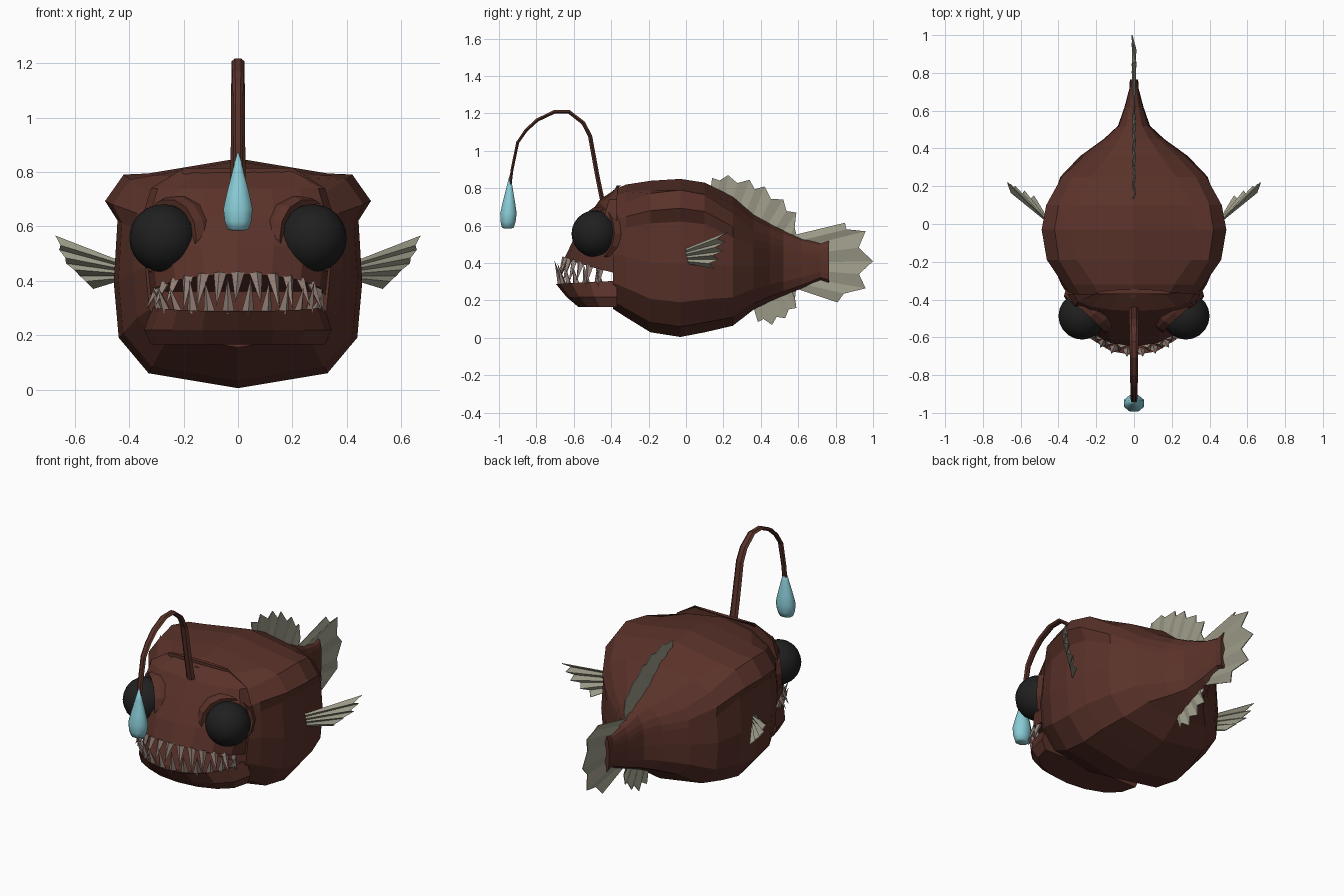
import bpy, bmesh, math, random
from mathutils import Vector

if "Cube" in bpy.data.objects:
    bpy.data.objects.remove(bpy.data.objects["Cube"])

random.seed(4)


def material(name, rgb):
    m = bpy.data.materials.new(name)
    m.diffuse_color = (*rgb, 1)
    m.use_nodes = True
    m.node_tree.nodes["Principled BSDF"].inputs["Base Color"].default_value = m.diffuse_color
    return m


BROWN = material("brown skin", (0.10, 0.031, 0.022))
BLACK = material("eye black", (0.014, 0.014, 0.014))
BONE = material("tooth bone", (0.30, 0.22, 0.19))
FIN = material("fin grey green", (0.34, 0.33, 0.25))
GLOW = material("lure blue", (0.25, 0.60, 0.67))


def make(name, verts, faces, mat, smooth=False):
    mesh = bpy.data.meshes.new(name)
    mesh.from_pydata([tuple(v) for v in verts], [], faces)
    bm = bmesh.new()
    bm.from_mesh(mesh)
    bmesh.ops.recalc_face_normals(bm, faces=bm.faces)
    for f in bm.faces:
        f.smooth = smooth
    bm.to_mesh(mesh)
    bm.free()
    mesh.materials.append(mat)
    ob = bpy.data.objects.new(name, mesh)
    bpy.context.collection.objects.link(ob)
    return ob


def loft(name, rings, mat, smooth=False):
    """Skin closed rings of equal length and cap both ends."""
    n = len(rings[0])
    verts = [v for r in rings for v in r]
    faces = [(i * n + j, i * n + (j + 1) % n, (i + 1) * n + (j + 1) % n, (i + 1) * n + j)
             for i in range(len(rings) - 1) for j in range(n)]
    faces += [tuple(range(n)), tuple(range(len(verts) - n, len(verts)))]
    return make(name, verts, faces, mat, smooth)


# Body: half cross-section (x, z, x with ridge, z with ridge), scaled along y
HALF = [(0, 1, 0, 1), (.5, .95, .72, .935), (.8, .84, .92, .93), (.93, .74, 1.07, .815),
        (.97, .66, .97, .73), (1, .46, 1, .46), (.96, .22, .96, .22), (.72, .065, .72, .065), (0, 0, 0, 0)]
# y, half width, top, bottom, ridge strength
BODY = [(-.39, .34, .79, .155, .1), (-.32, .385, .82, .11, .25), (-.19, .44, .84, .03, .85),
        (-.03, .457, .85, .005, 1), (.1, .44, .83, .03, .9), (.25, .39, .755, .065, .35),
        (.36, .285, .66, .15, 0), (.45, .16, .61, .195, 0), (.52, .085, .575, .225, 0),
        (.62, .05, .53, .265, 0), (.72, .024, .505, .31, 0), (.765, .022, .52, .295, 0)]


def section(y, w, top, bot, r):
    half = [((a + (c - a) * r) * w, y, bot + (b + (d - b) * r) * (top - bot)) for a, b, c, d in HALF]
    return half + [(-x, yy, z) for x, yy, z in half[-2:0:-1]]


loft("body", [section(*s) for s in BODY], BROWN)


# Head and jaw: stacked bowed rows, from one mouth corner round to the other
def bow(angle, front, width, back):
    return width * math.sin(angle), back + (front - back) * math.cos(angle) ** .85


def row(z, front, width, drop=0, back=-.37):
    out = []
    for k in range(9):
        a = math.radians(-90 + 22.5 * k)
        c = max(0, math.cos(a))
        x, y = width * math.sin(a), back + (front - back) * c ** .85
        out.append((x, y, z + drop * (1 - c)))
    return out


loft("upper_head", [row(.425, -.60, .29, -.07), row(.425, -.65, .325, -.08), row(.53, -.60, .345),
                    row(.64, -.53, .35), row(.74, -.46, .32), row(.815, -.345, .2)], BROWN)
loft("lower_jaw", [row(.27, -.62, .28, .02), row(.288, -.695, .315, .017), row(.22, -.64, .345),
                   row(.165, -.575, .32)], BROWN)


# Teeth: four-sided spikes along both lips
def spike(verts, faces, base, tip, along, r):
    out = (tip - base).cross(along).normalized()
    s = len(verts)
    verts += [base + along * r, base + out * r * .7, base - along * r, base - out * r * .7, tip]
    faces += [(s + i, s + (i + 1) % 4, s + 4) for i in range(4)] + [(s + 3, s + 2, s + 1, s)]


def teeth(name, count, front, width, z, corner, length, lean):
    verts, faces = [], []
    for k in range(count):
        a = math.radians(-76 + 152 * k / (count - 1))
        x, y = bow(a, front, width, -.38)
        base = Vector((x, y, z + corner * (1 - math.cos(a))))
        out = Vector((math.sin(a), -math.cos(a), 0))
        size = length * (.65 + .35 * math.cos(a)) * random.uniform(.8, 1.1)
        tip = base + out * lean + Vector((random.uniform(-.012, .012), 0, size))
        spike(verts, faces, base, tip, Vector((math.cos(a), math.sin(a), 0)), .024)
    make(name, verts, faces, BONE)


teeth("upper_teeth", 13, -.645, .30, .43, -.07, -.13, .04)
teeth("lower_teeth", 12, -.67, .295, .28, .015, .125, .035)

# Eyes with raised sockets
for s, side in ((-1, "left"), (1, "right")):
    bpy.ops.mesh.primitive_uv_sphere_add(segments=20, ring_count=12, radius=.125, location=(s * .275, -.487, .557))
    eye = bpy.context.object
    eye.name = side + "_eye"
    eye.data.materials.append(BLACK)
    bpy.ops.object.shade_smooth()
    normal = Vector((s * .66, -.75, .06)).normalized()
    u = normal.cross(Vector((0, 0, 1))).normalized()
    v = normal.cross(u)
    mid = Vector((s * .248, -.462, .555))
    rings = []
    for depth, r in ((-.1, .165), (-.01, .16), (.022, .145), (.015, .122), (-.06, .115)):
        rings.append([mid + normal * depth + (u * math.cos(t) + v * math.sin(t)) * r
                      for t in (math.tau * k / 14 for k in range(14))])
    loft(side + "_eye_socket", rings, BROWN)

# Rod: tapered six-sided tube following an arch in the middle plane
PATH = [(-.44, .70), (-.475, .87), (-.513, 1.08), (-.55, 1.15), (-.625, 1.208), (-.705, 1.208),
        (-.795, 1.165), (-.855, 1.11), (-.9, 1.045), (-.93, .9), (-.945, .78)]
rings = []
for i, (y, z) in enumerate(PATH):
    a, b = PATH[max(i - 1, 0)], PATH[min(i + 1, len(PATH) - 1)]
    d = Vector((0, b[0] - a[0], b[1] - a[1])).normalized()
    n = Vector((0, d.z, -d.y))
    r = .028 - .0012 * i
    rings.append([Vector((r * math.cos(t), y, z)) + n * (r * .5 * math.sin(t))
                  for t in (math.tau * k / 6 for k in range(6))])
loft("lure_rod", rings, BROWN)

# Glowing drop at the end of the rod
DROP = [(.87, .003), (.80, .023), (.72, .045), (.665, .058), (.62, .053), (.59, .042), (.585, .025)]
loft("lure_drop", [[(r * math.cos(t), -.952 + .04 * (z - .6) + r * .82 * math.sin(t), z)
                    for t in (math.tau * (k + .5) / 8 for k in range(8))] for z, r in DROP], GLOW, True)


# Fins: pleated fans with a notch between neighbouring tips
def fan(name, root0, root1, tips, notch, pleat):
    root0, root1, pleat = Vector(root0), Vector(root1), Vector(pleat)
    tips = [Vector(t) for t in tips]
    count = 2 * len(tips) - 1
    verts = []
    for i in range(count):
        root = root0.lerp(root1, i / (count - 1))
        if i % 2:
            edge = ((tips[i // 2] + tips[i // 2 + 1]) / 2).lerp(root, notch) + pleat
        else:
            edge = tips[i // 2] - pleat
        verts += [root, edge]
    faces = [(2 * i, 2 * i + 1, 2 * i + 3, 2 * i + 2) for i in range(count - 1)]
    ob = make(name, verts, faces, FIN)
    mod = ob.modifiers.new("thickness", "SOLIDIFY")
    mod.thickness, mod.offset = .005, 0


def flat(points):
    return [(0, y, z) for y, z in points]


fan("dorsal_fin", (0, .13, .78), (0, .58, .5),
    flat([(.14, .855), (.225, .87), (.34, .845), (.42, .81), (.52, .74), (.59, .67), (.59, .55)]),
    .2, (.008, 0, 0))
fan("tail_fin", (0, .56, .545), (0, .6, .26),
    flat([(.85, .615), (.96, .57), (1.0, .41), (.96, .265), (.81, .19)]), .14, (.01, 0, 0))
fan("belly_fin", (0, .35, .2), (0, .59, .27),
    flat([(.385, .085), (.46, .07), (.53, .105), (.59, .16), (.585, .24)]), .18, (.008, 0, 0))
for s, side in ((-1, "left"), (1, "right")):
    fan(side + "_side_fin", (s * .44, -.005, .475), (s * .44, .0, .40),
        [(s * x, y, z) for x, y, z in [(.68, .21, .565), (.665, .20, .515), (.64, .19, .465),
                                       (.59, .165, .42), (.54, .14, .372)]],
        .13, (s * .009, -.011, 0))
